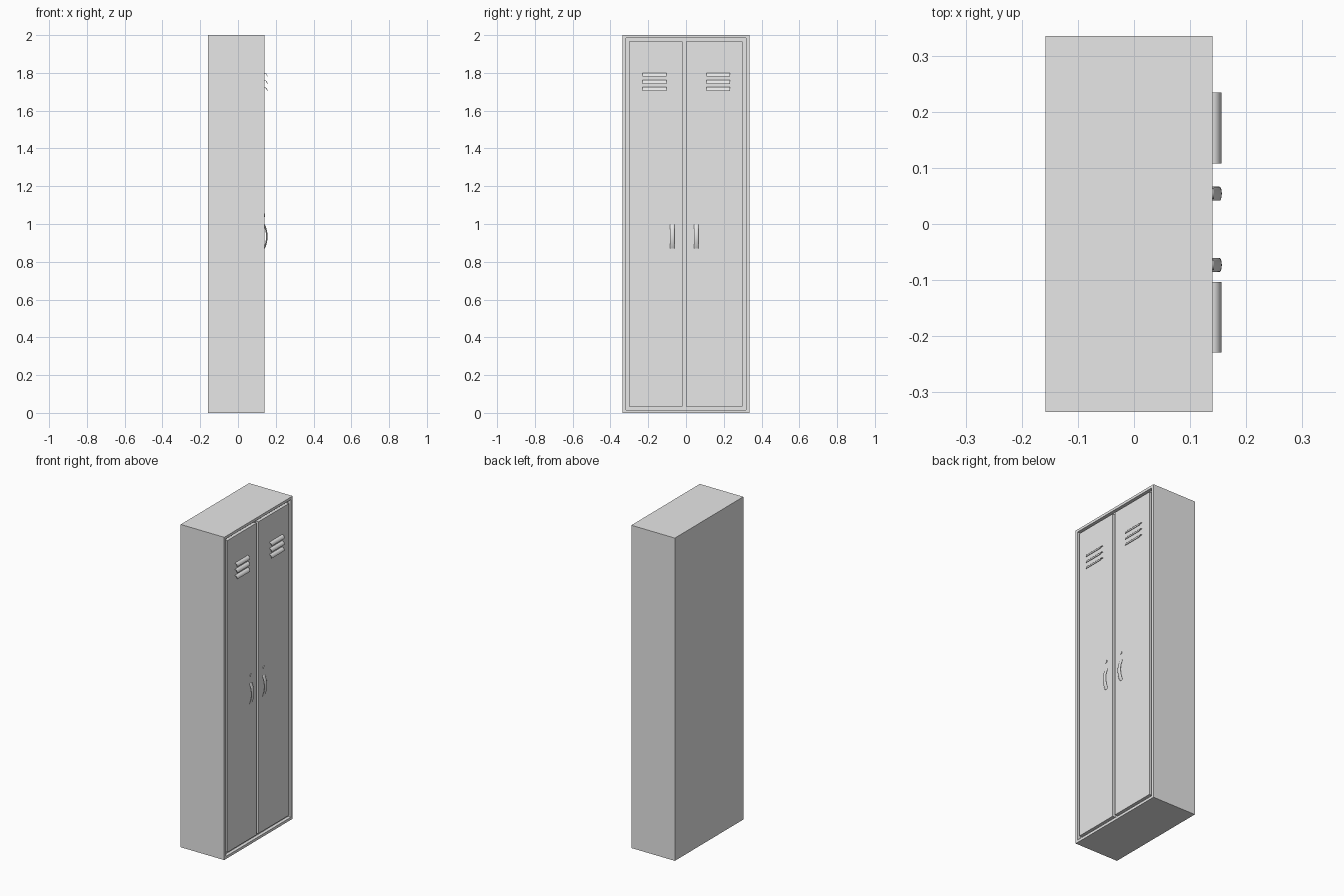
import bpy, bmesh, math
from mathutils import Vector

if "Cube" in bpy.data.objects:
    bpy.data.objects.remove(bpy.data.objects["Cube"], do_unlink=True)

grey = bpy.data.materials.new("light grey paint")
grey.use_nodes = True
grey.diffuse_color = (0.8, 0.8, 0.8, 1)
grey.node_tree.nodes["Principled BSDF"].inputs["Base Color"].default_value = (0.8, 0.8, 0.8, 1)

BACK, FRONT, HALF_W, HEIGHT = -0.158, 0.14, 0.335, 2.0
RIM, RECESS = 0.023, 0.02


def finish(bm, name, smooth=False):
    bmesh.ops.recalc_face_normals(bm, faces=bm.faces)
    mesh = bpy.data.meshes.new(name)
    bm.to_mesh(mesh)
    bm.free()
    mesh.materials.append(grey)
    obj = bpy.data.objects.new(name, mesh)
    bpy.context.collection.objects.link(obj)
    if smooth:
        bpy.ops.object.select_all(action='DESELECT')
        obj.select_set(True)
        bpy.context.view_layer.objects.active = obj
        bpy.ops.object.shade_smooth_by_angle(angle=math.radians(40))
    return obj


def box(bm, lo, hi):
    verts = bmesh.ops.create_cube(bm, size=1)["verts"]
    lo, hi = Vector(lo), Vector(hi)
    for v in verts:
        v.co = (lo + hi) / 2 + v.co * (hi - lo)


def loft(bm, rings):
    """Skin closed rings of points and cap both ends."""
    rings = [[bm.verts.new(p) for p in ring] for ring in rings]
    n = len(rings[0])
    for a, b in zip(rings, rings[1:]):
        for i in range(n):
            j = (i + 1) % n
            bm.faces.new((a[i], a[j], b[j], b[i]))
    bm.faces.new(rings[0])
    bm.faces.new(rings[-1])


# Cabinet with a recessed door opening
bm = bmesh.new()
box(bm, (BACK, -HALF_W, 0), (FRONT, HALF_W, HEIGHT))
bm.normal_update()
face = max(bm.faces, key=lambda f: f.normal.x)
bmesh.ops.inset_region(bm, faces=[face], thickness=RIM)
pocket = bmesh.ops.extrude_face_region(bm, geom=[face])
bmesh.ops.translate(bm, vec=(-RECESS, 0, 0),
                    verts=[g for g in pocket["geom"] if isinstance(g, bmesh.types.BMVert)])
if face.is_valid:
    bmesh.ops.delete(bm, geom=[face], context='FACES_ONLY')
finish(bm, "cabinet")


def build_door(side, y0, y1, handle_y, vent_y):
    # Door panel
    bm = bmesh.new()
    box(bm, (FRONT - RECESS, y0, 0.035), (FRONT - 0.001, y1, 1.967))
    finish(bm, side + "_door")

    # Louvres: thin curved hoods, open below
    bm = bmesh.new()
    for k in range(3):
        top = 1.8 - k * 0.038
        arc = [math.radians(a) for a in range(0, 91, 15)]
        outer = [(FRONT - 0.001 + 0.017 * math.sin(a), top - 0.02 * (1 - math.cos(a))) for a in arc]
        inner = [(FRONT - 0.001 + 0.014 * math.sin(a), top - 0.003 - 0.017 * (1 - math.cos(a)))
                 for a in reversed(arc)]
        loft(bm, [[(x, y, z) for x, z in outer + inner]
                  for y in (vent_y - 0.063, vent_y + 0.063)])
    finish(bm, side + "_louvres", True)

    # Bowed handle with a flattened oval section
    bm = bmesh.new()
    rings = []
    for i in range(17):
        t = -1 + i / 8
        centre = Vector((FRONT + 0.0125 - 0.0145 * t * t, handle_y, 0.934 + 0.063 * t))
        normal = Vector((0.063, 0, 0.029 * t)).normalized()
        rings.append([centre + normal * 0.004 * math.cos(a) + Vector((0, 0.0125 * math.sin(a), 0))
                      for a in (math.tau * s / 16 for s in range(16))])
    loft(bm, rings)
    finish(bm, side + "_handle", True)

    # Lock disc above the handle
    bm = bmesh.new()
    loft(bm, [[(x, handle_y + 0.009 * math.cos(a), 1.046 + 0.009 * math.sin(a))
               for a in (math.tau * s / 20 for s in range(20))]
              for x in (FRONT - 0.003, FRONT + 0.003)])
    finish(bm, side + "_lock", True)


build_door("right", -0.302, -0.018, -0.073, -0.166)
build_door("left", 0.001, 0.299, 0.054, 0.171)
